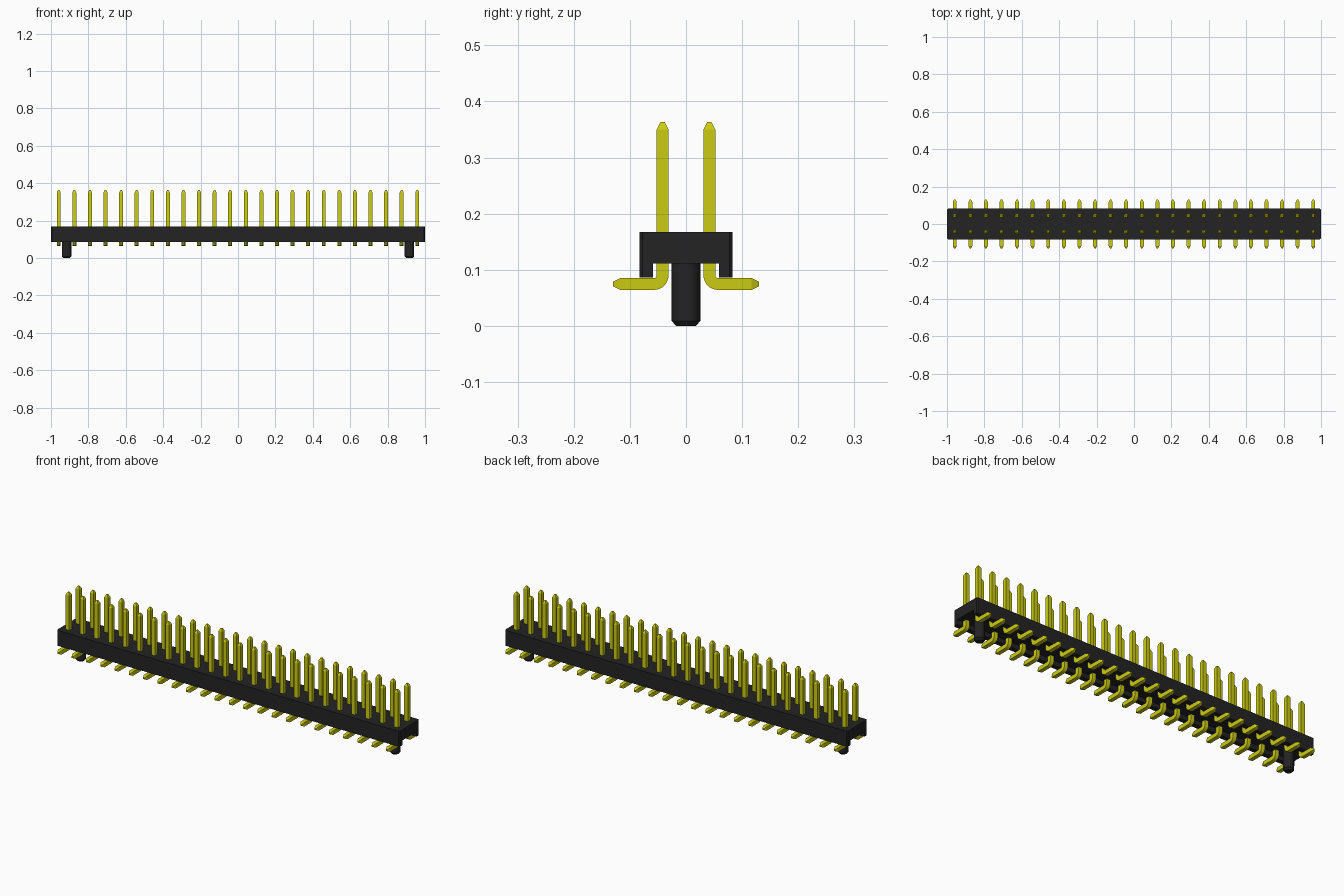
import bpy, bmesh, math
from mathutils import Vector

cube = bpy.data.objects.get("Cube")
if cube:
    bpy.data.objects.remove(cube, do_unlink=True)

PINS = 24
PITCH = 2.0 / PINS
HALF = 0.0105          # half thickness of a pin
TIP = 0.004            # half thickness at the tapered tips


def material(name, color):
    m = bpy.data.materials.new(name)
    m.use_nodes = True
    m.diffuse_color = color
    m.node_tree.nodes["Principled BSDF"].inputs["Base Color"].default_value = color
    return m


black = material("black plastic", (0.017, 0.017, 0.017, 1))
yellow = material("yellow metal", (0.60, 0.60, 0.006, 1))


def make_object(name, bm, mat):
    bmesh.ops.recalc_face_normals(bm, faces=bm.faces)
    mesh = bpy.data.meshes.new(name)
    bm.to_mesh(mesh)
    bm.free()
    mesh.materials.append(mat)
    obj = bpy.data.objects.new(name, mesh)
    bpy.context.collection.objects.link(obj)
    return obj


def loft(bm, rings):
    """Skin a list of vertex rings and cap both ends."""
    rings = [[bm.verts.new(p) for p in ring] for ring in rings]
    n = len(rings[0])
    for a, b in zip(rings, rings[1:]):
        for i in range(n):
            j = (i + 1) % n
            bm.faces.new((a[i], a[j], b[j], b[i]))
    bm.faces.new(rings[0])
    bm.faces.new(rings[-1])


def smooth(obj, angle):
    bpy.ops.object.select_all(action='DESELECT')
    obj.select_set(True)
    bpy.context.view_layer.objects.active = obj
    bpy.ops.object.shade_smooth_by_angle(angle=math.radians(angle))


# Housing: channel profile along x, with its four upright corners chamfered
bm = bmesh.new()
W, C, BOT, ROOF, TOP = 0.0833, 0.059, 0.086, 0.111, 0.167
profile = [(-W, BOT), (-C, BOT), (-C, ROOF), (C, ROOF),
           (C, BOT), (W, BOT), (W, TOP), (-W, TOP)]
loft(bm, [[(x, y, z) for y, z in profile] for x in (-1, 1)])
corners = [e for e in bm.edges
           if all(abs(abs(v.co.x) - 1) < 1e-4 and abs(abs(v.co.y) - W) < 1e-4 for v in e.verts)
           and abs(e.verts[0].co.z - e.verts[1].co.z) > 0.05]
bmesh.ops.bevel(bm, geom=corners, offset=0.006, segments=1, affect='EDGES')
make_object("housing", bm, black)

# Locating pegs with a chamfered lower end
for side, x in (("left", 0.9167), ("right", -0.9167)):
    bm = bmesh.new()
    loft(bm, [[(x + r * math.cos(a), r * math.sin(a), z)
               for a in (math.tau * i / 32 for i in range(32))]
              for r, z in ((0.018, 0), (0.0255, 0.009), (0.0255, ROOF + 0.004))])
    smooth(make_object(side + "_locating_peg", bm, black), 30)

# Bent pin: square section swept down, round the bend and out to the foot
Y, FOOT_Z, BEND = 0.0417, 0.0745, 0.0155
path = [(Y, 0.363, 0, TIP), (Y, 0.350, 0, HALF)]
for i in range(9):
    a = math.pi / 2 * i / 8
    path.append((Y + BEND * (1 - math.cos(a)),
                 FOOT_Z + BEND * (1 - math.sin(a)), a, HALF))
path += [(0.117, FOOT_Z, math.pi / 2, HALF), (0.130, FOOT_Z, math.pi / 2, TIP)]

bm = bmesh.new()
rings = []
for y, z, a, h in path:
    out = Vector((0, math.cos(a), math.sin(a))) * h
    mid = Vector((-(PINS - 1) / 2 * PITCH, y, z))
    across = Vector((h, 0, 0))
    rings.append([mid + across + out, mid - across + out,
                  mid - across - out, mid + across - out])
loft(bm, rings)
pins = make_object("contact_pins", bm, yellow)
smooth(pins, 20)

# Repeat along the strip and mirror to the second row
array = pins.modifiers.new("row", 'ARRAY')
array.count = PINS
array.use_relative_offset = False
array.use_constant_offset = True
array.constant_offset_displace = (PITCH, 0, 0)
mirror = pins.modifiers.new("second row", 'MIRROR')
mirror.use_axis = (False, True, False)
mirror.use_mirror_merge = False
